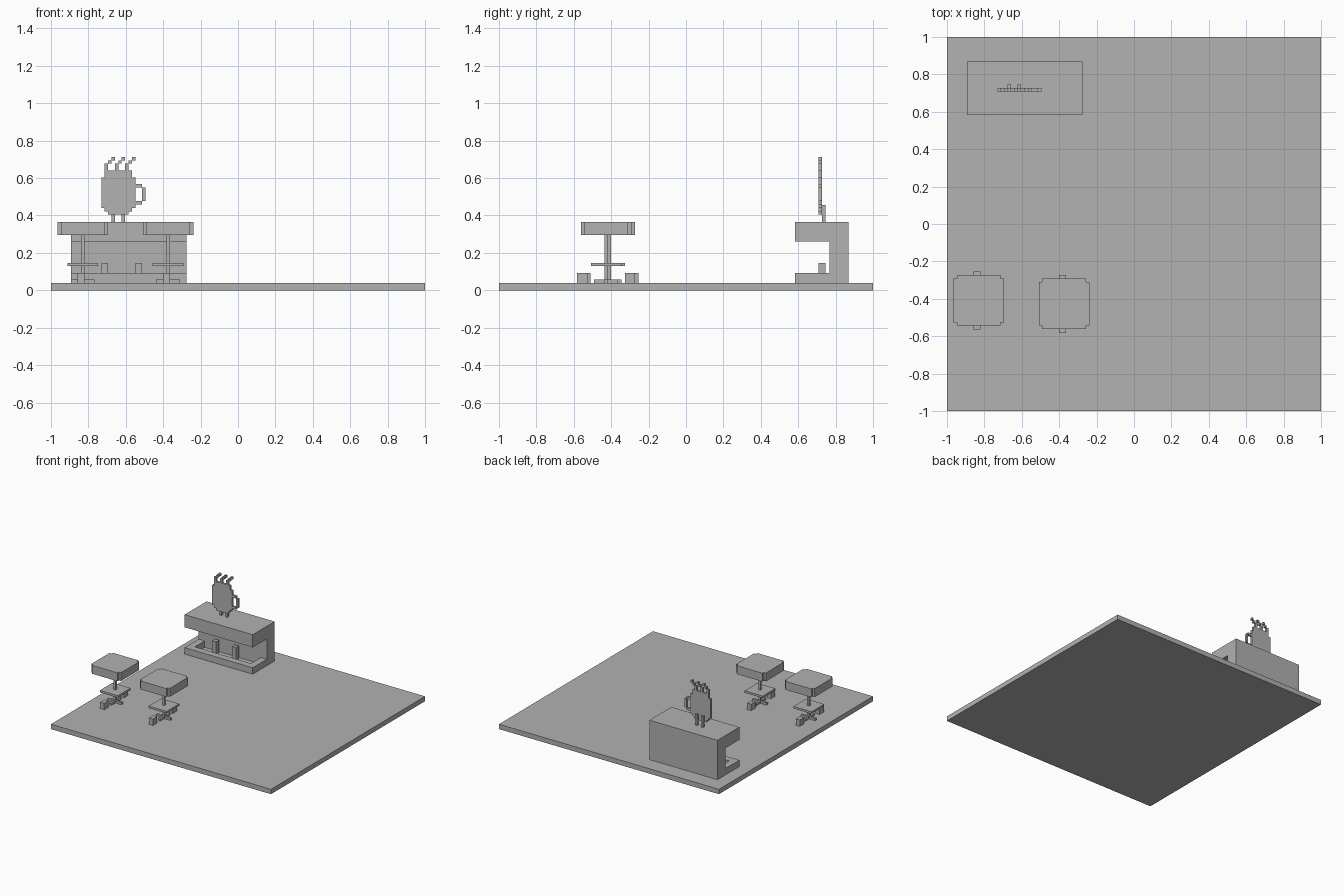
import bpy
import bmesh
from mathutils import Vector

old = bpy.data.objects.get("Cube")
if old:
    bpy.data.objects.remove(old, do_unlink=True)

grey = bpy.data.materials.new("plain grey")
grey.use_nodes = True
colour = (0.445, 0.445, 0.445, 1)
grey.diffuse_color = colour
grey.node_tree.nodes["Principled BSDF"].inputs["Base Color"].default_value = colour

CELL = 0.0182   # small block size used for the fine details
FLOOR = 0.04


def finish(name, bm):
    bmesh.ops.recalc_face_normals(bm, faces=bm.faces)
    mesh = bpy.data.meshes.new(name)
    bm.to_mesh(mesh)
    bm.free()
    mesh.materials.append(grey)
    obj = bpy.data.objects.new(name, mesh)
    bpy.context.collection.objects.link(obj)
    return obj


def add_prism(bm, outline, lo, hi, axis):
    """Extrude a 2D outline from lo to hi along x, y or z."""
    def place(a, b):
        return {"x": (lo, a, b), "y": (a, lo, b), "z": (a, b, lo)}[axis]
    face = bm.faces.new([bm.verts.new(place(a, b)) for a, b in outline])
    grown = bmesh.ops.extrude_face_region(bm, geom=[face])["geom"]
    move = Vector([hi - lo if axis == k else 0 for k in "xyz"])
    bmesh.ops.translate(bm, vec=move, verts=[v for v in grown if isinstance(v, bmesh.types.BMVert)])


def rect(x0, x1, y0, y1):
    return [(x0, y0), (x1, y0), (x1, y1), (x0, y1)]


def prism(name, outline, lo, hi, axis="z"):
    bm = bmesh.new()
    add_prism(bm, outline, lo, hi, axis)
    return finish(name, bm)


def box(name, x, y, z):
    return prism(name, rect(*x, *y), *z)


def notched(cx, cy, half, cut):
    """Square outline with a square step cut from every corner."""
    inner = half - cut
    points = []
    for sx, sy in ((1, 1), (-1, 1), (-1, -1), (1, -1)):
        steps = [(half, inner), (inner, inner), (inner, half)]
        if sx * sy < 0:
            steps.reverse()
        points += [(cx + sx * a, cy + sy * b) for a, b in steps]
    return points


# Ground slab
box("floor", (-1, 1), (-1, 1), (0, FLOOR))

# Counter: back wall with overhanging top, and a raised rim round the tray
left, right, front, wall, back = -0.894, -0.275, 0.584, 0.766, 0.868
prism("counter", [(back, FLOOR), (back, 0.364), (front, 0.364), (front, 0.26),
                  (wall, 0.26), (wall, FLOOR)], left, right, "x")
RIM = 3 * CELL
prism("counter_rim", [(left, front), (right, front), (right, wall), (right - RIM, wall),
                      (right - RIM, front + RIM), (left + RIM, front + RIM),
                      (left + RIM, wall), (left, wall)], FLOOR, 0.093)
for i, x in enumerate((-0.712, -0.531)):
    box(f"counter_block_{i + 1}", (x - CELL, x + CELL), (0.708, 0.745), (FLOOR, 0.147))

# Cup sign, laid out on a grid of cells
SX, SZ, SY = -0.731, 0.404, 0.709


def cells(points):
    return [(SX + a * CELL, SZ + b * CELL) for a, b in points]


prism("cup_body", cells([(2, 0), (8, 0), (8, 1), (9, 1), (9, 2), (10, 2), (10, 11), (9, 11),
                         (9, 13), (1, 13), (1, 11), (0, 11), (0, 2), (1, 2), (1, 1), (2, 1)]),
      SY, SY + CELL, "y")

bm = bmesh.new()
for part in ((10, 12, 3, 4), (12, 13, 4, 8), (10, 12, 8, 9)):
    add_prism(bm, cells(rect(*part)), SY, SY + CELL, "y")
finish("cup_handle", bm)

bm = bmesh.new()
for c in (1, 4, 7):
    for part in ((c, c + 1, 13, 15), (c + 1, c + 2, 15, 16), (c + 2, c + 3, 16, 17)):
        add_prism(bm, cells(rect(*part)), SY, SY + CELL, "y")
finish("cup_steam", bm)

for i, c in enumerate((3, 6)):
    x = SX + c * CELL
    box(f"sign_post_{i + 1}", (x, x + CELL), (SY + CELL, SY + 2 * CELL), (0.364, 0.455))

# Tables, each with a shelf, a cross foot and two seat blocks
for i, (cx, cy) in enumerate(((-0.830, -0.409), (-0.374, -0.427))):
    tag = f"table_{i + 1}"
    h = CELL / 2
    prism(tag + "_top", notched(cx, cy, 0.135, CELL), 0.295, 0.364)
    box(tag + "_pole", (cx - h, cx + h), (cy - h, cy + h), (FLOOR, 0.295))
    box(tag + "_shelf", (cx - 0.082, cx + 0.082), (cy - 0.082, cy + 0.082), (0.13, 0.147))
    prism(tag + "_foot", notched(cx, cy, 0.064, 0.064 - h), FLOOR, FLOOR + CELL)
    for side, s in (("front", -1), ("back", 1)):
        y = cy + s * 0.128
        box(f"{tag}_seat_{side}", (cx - 3 * h, cx + h), (y - RIM / 2, y + RIM / 2), (FLOOR, 0.093))
